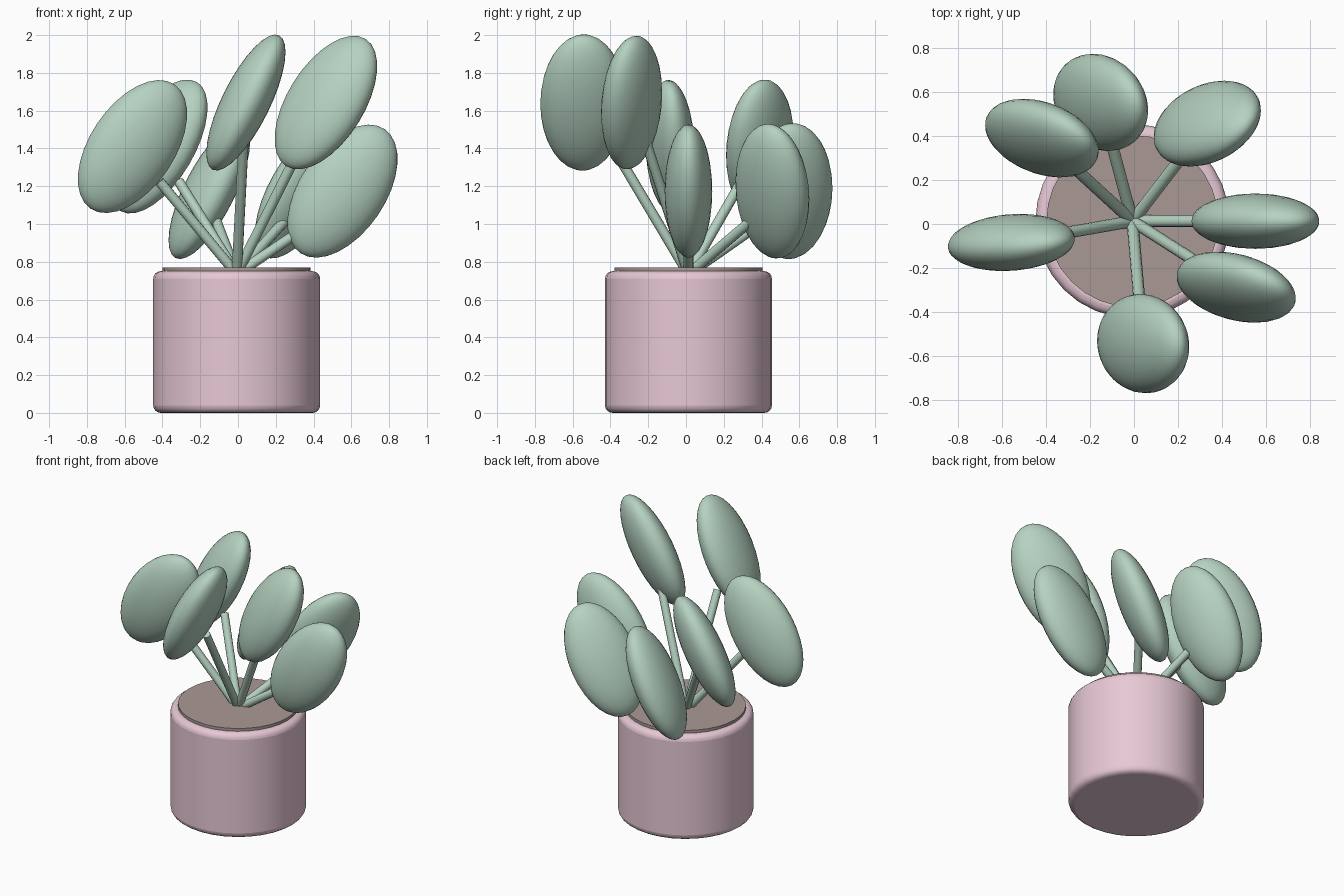
import bpy
import math
from mathutils import Matrix, Vector

if "Cube" in bpy.data.objects:
    bpy.data.objects.remove(bpy.data.objects["Cube"])

CX, CY = -0.007, 0.013


def material(name, rgb):
    m = bpy.data.materials.new(name)
    m.diffuse_color = (*rgb, 1)
    m.use_nodes = True
    m.node_tree.nodes["Principled BSDF"].inputs["Base Color"].default_value = m.diffuse_color
    return m


PINK = material("pink_ceramic", (0.80, 0.58, 0.67))
BROWN = material("soil_brown", (0.40, 0.32, 0.30))
GREEN = material("leaf_green", (0.46, 0.64, 0.53))


def finish(name, mat):
    ob = bpy.context.object
    ob.name = name
    ob.data.materials.append(mat)
    bpy.ops.object.shade_smooth_by_angle(angle=math.radians(35))
    return ob


def cylinder(name, mat, r, start, end, sides):
    a, b = Vector(start), Vector(end)
    bpy.ops.mesh.primitive_cylinder_add(vertices=sides, radius=r, depth=(b - a).length,
                                        location=(a + b) / 2)
    bpy.context.object.rotation_euler = (b - a).to_track_quat('Z', 'Y').to_euler()
    return finish(name, mat)


# Pot with rounded rims
pot = cylinder("pot", PINK, 0.442, (CX, CY, 0), (CX, CY, 0.75), 32)
bevel = pot.modifiers.new("rounded_rims", 'BEVEL')
bevel.width = 0.04
bevel.segments = 4
bevel.limit_method = 'ANGLE'

# Soil disc on top
cylinder("soil", BROWN, 0.392, (CX, CY, 0.71), (CX, CY, 0.77), 32)

# Stems and leaves spiral round the pot in three height tiers
STEM_TOPS = (1.015, 1.225, 1.43)
LEAF_HEIGHTS = (1.174, 1.41, 1.643)
for i in range(7):
    a = math.radians(137.5 * i)
    c, s = math.cos(a), math.sin(a)
    tier = i % 3
    cylinder(f"stem_{i + 1}", GREEN, 0.027, (CX, CY, 0.735),
             (CX + 0.415 * c, CY + 0.415 * s, STEM_TOPS[tier]), 12)

    # Leaf: flattened ellipsoid, turned outward, then leaning towards +x
    bpy.ops.mesh.primitive_uv_sphere_add(segments=32, ring_count=16, radius=1)
    leaf = finish(f"leaf_{i + 1}", GREEN)
    lean = math.radians(26.3 + 8 * c * c)
    leaf.matrix_world = (
        Matrix.Translation((CX + 0.56 * c, CY + 0.56 * s, LEAF_HEIGHTS[tier]))
        @ Matrix.Rotation(lean, 4, 'Y') @ Matrix.Rotation(a, 4, 'Z')
        @ Matrix.Diagonal((0.227, 0.126, 0.397, 1)))
